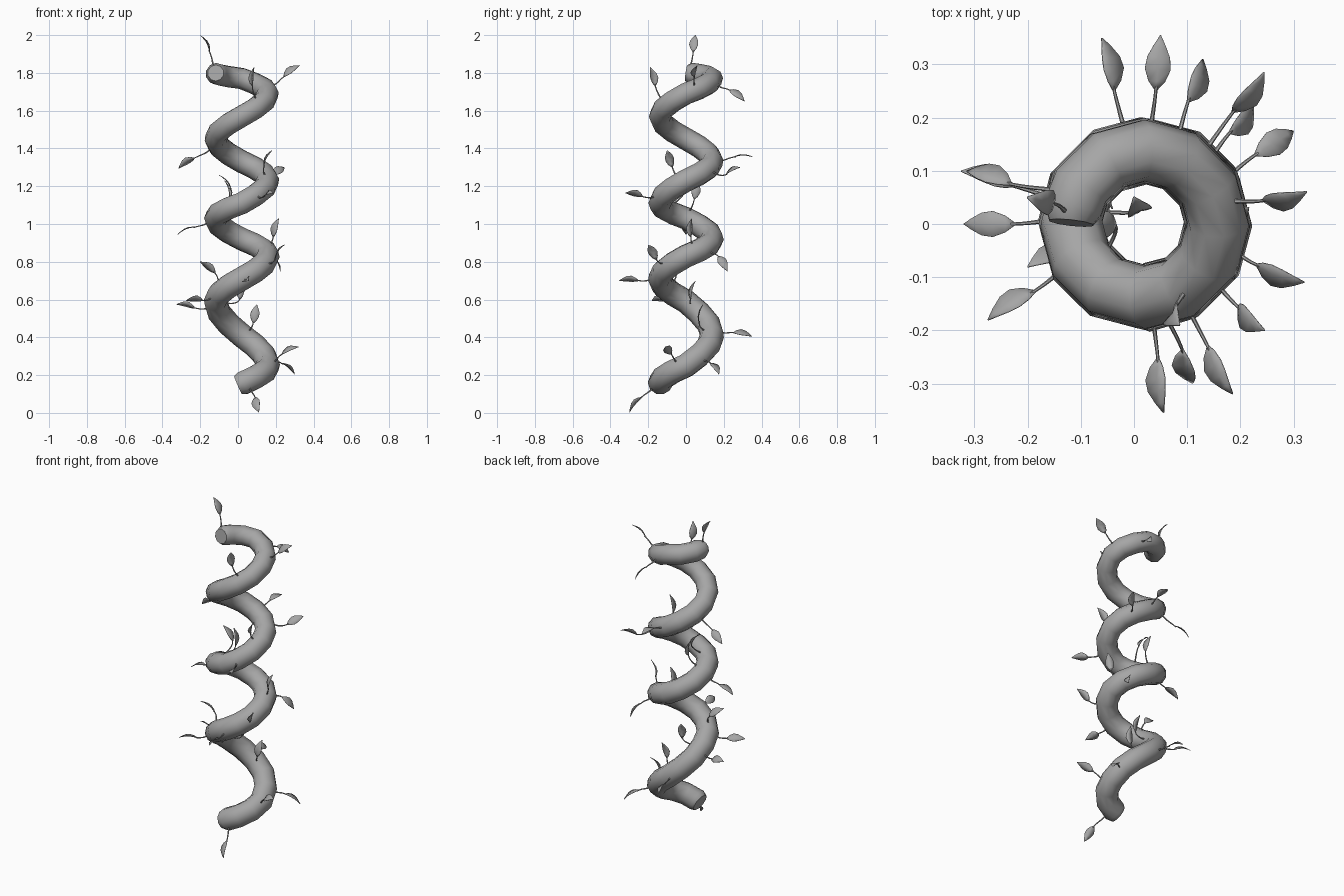
import bpy, bmesh, math
from mathutils import Vector, Matrix

cube = bpy.data.objects.get("Cube")
if cube:
    bpy.data.objects.remove(cube, do_unlink=True)

grey = bpy.data.materials.new("vine_grey")
grey.use_nodes = True
grey.diffuse_color = (0.38, 0.38, 0.38, 1)
grey.node_tree.nodes["Principled BSDF"].inputs["Base Color"].default_value = grey.diffuse_color


def add_object(name, data):
    """Put a new object in the scene and make it the active one."""
    ob = bpy.data.objects.new(name, data)
    bpy.context.collection.objects.link(ob)
    bpy.ops.object.select_all(action="DESELECT")
    ob.select_set(True)
    bpy.context.view_layer.objects.active = ob
    return ob


def finish(ob):
    """Give the part its material and smooth shading."""
    ob.data.materials.clear()
    ob.data.materials.append(grey)
    bpy.ops.object.shade_smooth_by_angle(angle=math.radians(50))


def tube(name, points, radii, resolution):
    """Round tube along a path, turned into a mesh."""
    cu = bpy.data.curves.new(name, "CURVE")
    cu.dimensions = "3D"
    cu.bevel_depth = 1
    cu.bevel_resolution = resolution
    cu.use_fill_caps = True
    spline = cu.splines.new("POLY")
    spline.points.add(len(points) - 1)
    for cp, p, r in zip(spline.points, points, radii):
        cp.co = (*p, 1)
        cp.radius = r
    add_object(name, cu)
    bpy.ops.object.convert(target="MESH")
    finish(bpy.context.object)


# Height of the stem at each quarter turn, starting at the front
HEIGHTS = [.155, .25, .41, .59, .71, .83, .92, 1.03, 1.11,
           1.23, 1.33, 1.45, 1.57, 1.69, 1.77, 1.8]
CENTRE, COIL = 0.02, 0.138


def spine(q):
    """Point of the coil after q quarter turns."""
    i = min(max(int(q), 0), len(HEIGHTS) - 2)
    a = (q - 1) * math.pi / 2
    z = HEIGHTS[i] + (HEIGHTS[i + 1] - HEIGHTS[i]) * (q - i)
    return Vector((CENTRE + COIL * math.cos(a), COIL * math.sin(a), z))


# Main coiled stem, slightly thinner at the top, with chamfered ends
steps = [-0.09, 0.02] + [k / 3 for k in range(1, 45)] + [14.87, 14.99]
widths = [0.065 - 0.0005 * q for q in steps]
widths[0] *= 0.82
widths[-1] *= 0.75
tube("coiled_stem", [spine(q) for q in steps], widths, 3)

fine_spine = [spine(k / 40) for k in range(601)]
LENGTH = 0.104


def leaf(name, tip, rise, roll):
    """Leaf pointing away from the coil axis, rising to its tip by rise."""
    tip = Vector(tip)
    outward = Vector((tip.x - CENTRE, tip.y, 0)).normalized()
    run = math.sqrt(LENGTH ** 2 - rise ** 2)
    along = (outward * run + Vector((0, 0, rise))).normalized()
    base = tip - along * LENGTH

    # Curved stalk from the coil to the blade
    root = min(fine_spine, key=lambda p: (p - base).length)
    start = root + (base - root).normalized() * 0.05
    bend = start.lerp(base, 0.3) - Vector((0, 0, 0.012))
    near = base - along * 0.025
    end = base + along * 0.012
    path = []
    for k in range(9):
        t = k / 8
        a, b, c = start.lerp(bend, t), bend.lerp(near, t), near.lerp(end, t)
        path.append(a.lerp(b, t).lerp(b.lerp(c, t), t))
    tube(name + "_stalk", path, [0.0045 - 0.0002 * k for k in range(9)], 1)

    # Pointed blade, folded along its midrib and slightly arched
    side = along.cross(Vector((0, 0, 1))).normalized()
    side = Matrix.Rotation(math.radians(roll), 3, along) @ side
    up = side.cross(along)
    bm = bmesh.new()
    rows = []
    for t, w in ((0, .1), (.16, .65), (.38, 1), (.6, .88), (.82, .45), (1, .03)):
        mid = base + along * LENGTH * t + up * 0.01 * math.sin(math.pi * t)
        rows.append([bm.verts.new(mid + side * s * w * 0.024 + up * abs(s) * w * 0.005)
                     for s in (-1, 0, 1)])
    for a, b in zip(rows, rows[1:]):
        for k in (0, 1):
            bm.faces.new((a[k], a[k + 1], b[k + 1], b[k]))
    me = bpy.data.meshes.new(name)
    bm.to_mesh(me)
    bm.free()
    ob = add_object(name, me)
    finish(ob)
    ob.modifiers.new("thickness", "SOLIDIFY").thickness = 0.002


# Leaves by tip position and rise, from the top down
LEVEL_LEAVES = [
    (-.2, .05, 2, .09),
    (.05, .355, 1.355, 0),
    (-.1, 0, 1.26, .08),
    (-.32, 0, .945, -.04),
    (0, .05, .7, .1),
    (.3, .175, .205, -.06),
]
TURNED_LEAVES = [
    (.325, .06, 1.84, .06),
    (.085, -.19, 1.83, .1),
    (.13, .31, 1.65, -.06),
    (.245, .285, 1.3, .04),
    (.18, -.1, 1.39, .09),
    (-.315, .1, 1.295, -.055),
    (.185, -.32, 1.165, .02),
    (-.07, .06, 1.23, .1),
    (.215, .03, 1.03, .1),
    (.245, -.2, .89, .08),
    (.225, .22, .75, -.08),
    (-.2, -.08, .8, .06),
    (.055, -.355, .7, 0),
    (-.275, -.18, .595, 0),
    (-.325, .1, .575, .02),
    (.1, .09, .575, .1),
    (-.06, .35, .405, -.02),
    (.32, -.11, .35, .04),
    (.11, -.3, .003, -.08),
]
for kind, roll, leaves in (("level_leaf", 0, LEVEL_LEAVES),
                           ("turned_leaf", 40, TURNED_LEAVES)):
    for n, (x, y, z, rise) in enumerate(leaves, 1):
        leaf(f"{kind}_{n}", (x, y, z), rise, roll)
